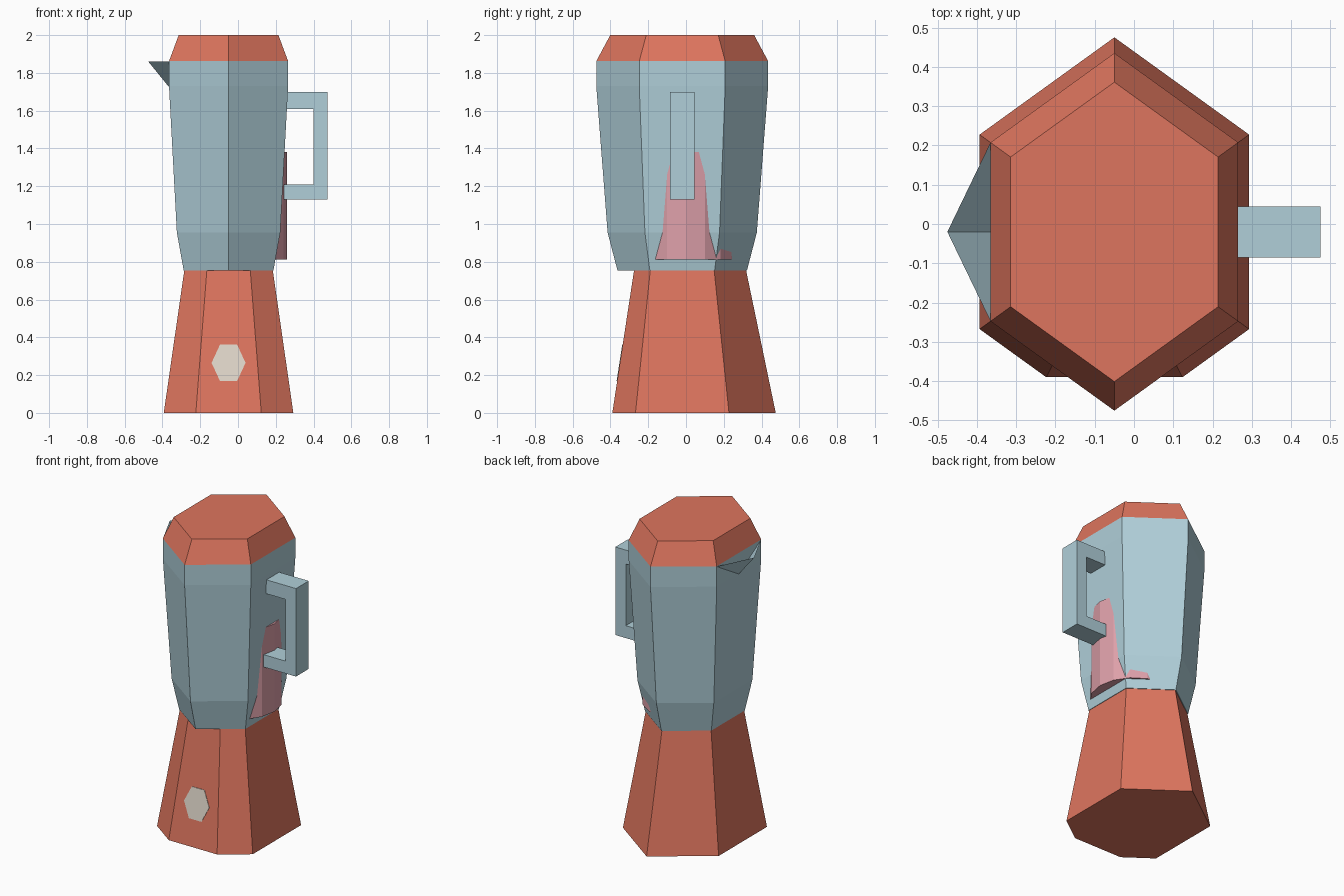
import bpy
from math import sin, cos, pi

cube = bpy.data.objects.get("Cube")
if cube:
    bpy.data.objects.remove(cube, do_unlink=True)

CX, CY, SQUASH = -0.05, -0.02, 0.8


def material(name, rgb):
    m = bpy.data.materials.new(name)
    m.use_nodes = True
    m.diffuse_color = (*rgb, 1)
    m.node_tree.nodes["Principled BSDF"].inputs["Base Color"].default_value = (*rgb, 1)
    return m


RED = material("coral_red", (0.73, 0.178, 0.112))
GLASS = material("pale_blue", (0.434, 0.624, 0.694))
PINK = material("pink", (0.73, 0.352, 0.402))
CREAM = material("cream", (0.752, 0.68, 0.597))


def build(name, verts, faces, mat):
    mesh = bpy.data.meshes.new(name)
    mesh.from_pydata(verts, [], faces)
    mesh.materials.append(mat)
    obj = bpy.data.objects.new(name, mesh)
    bpy.context.collection.objects.link(obj)
    return obj


def loft(name, rings, mat):
    """Join matching rings of points with quads and cap both ends."""
    n = len(rings[0])
    verts = [p for ring in rings for p in ring]
    faces = [(k * n + i, k * n + (i + 1) % n, (k + 1) * n + (i + 1) % n, (k + 1) * n + i)
             for k in range(len(rings) - 1) for i in range(n)]
    faces.append(tuple(reversed(range(n))))
    faces.append(tuple(range(len(verts) - n, len(verts))))
    return build(name, verts, faces, mat)


def hexagon(r, z):
    """Narrow hexagon with points to the front and back."""
    return [(CX + SQUASH * r * cos(a), CY + r * sin(a), z)
            for a in (pi / 6 + i * pi / 3 for i in range(6))]


def base_ring(r, z, front):
    """Hexagon whose front point is cut off flat at y = front."""
    ring = hexagon(r, z)
    tip_y = CY - r
    half = SQUASH * cos(pi / 6) * r * (front - tip_y) / (r / 2)
    ring[4:5] = [(CX - half, front, z), (CX + half, front, z)]
    return ring


# Motor base with a flat sloping front panel
HEIGHT, FRONT_LOW, FRONT_HIGH = 0.755, -0.39, -0.275
loft("motor_base", [base_ring(0.495, 0, FRONT_LOW), base_ring(0.338, HEIGHT, FRONT_HIGH)], RED)


# Control button: thin hexagonal plate lying on the front panel
def button_ring(lift):
    ring = []
    for i in range(6):
        z = 0.265 + 0.112 * sin(i * pi / 3)
        y = FRONT_LOW + (FRONT_HIGH - FRONT_LOW) * z / HEIGHT - lift
        ring.append((CX + 0.09 * cos(i * pi / 3), y, z))
    return ring


loft("control_button", [button_ring(-0.001), button_ring(0.003)], CREAM)

# Jar and lid
loft("jar", [hexagon(r, z) for r, z in
             ((0.343, 0.755), (0.395, 0.955), (0.455, 1.73), (0.455, 1.862))], GLASS)
loft("lid", [hexagon(0.455, 1.862), hexagon(0.381, 2.0)], RED)

# Open pouring spout
wall = CX - SQUASH * cos(pi / 6) * 0.455
build("spout",
      [(wall, CY + 0.2275, 1.86), (wall, CY - 0.2275, 1.86),
       (-0.475, CY, 1.86), (wall, CY, 1.725)],
      [(0, 3, 2), (1, 2, 3)], GLASS)

# Squared handle
outline = [(0.235, 1.70), (0.475, 1.70), (0.475, 1.13), (0.22, 1.13),
           (0.22, 1.21), (0.40, 1.21), (0.40, 1.61), (0.235, 1.61)]
loft("handle", [[(x, y, z) for x, z in outline] for y in (-0.085, 0.045)], GLASS)

# Drink inside the jar, showing through one side
loft("drink", [[(0.26 * cos(i * pi / 8), 0.26 * sin(i * pi / 8), z) for i in range(16)]
               for z in (0.812, 1.382)], PINK)
